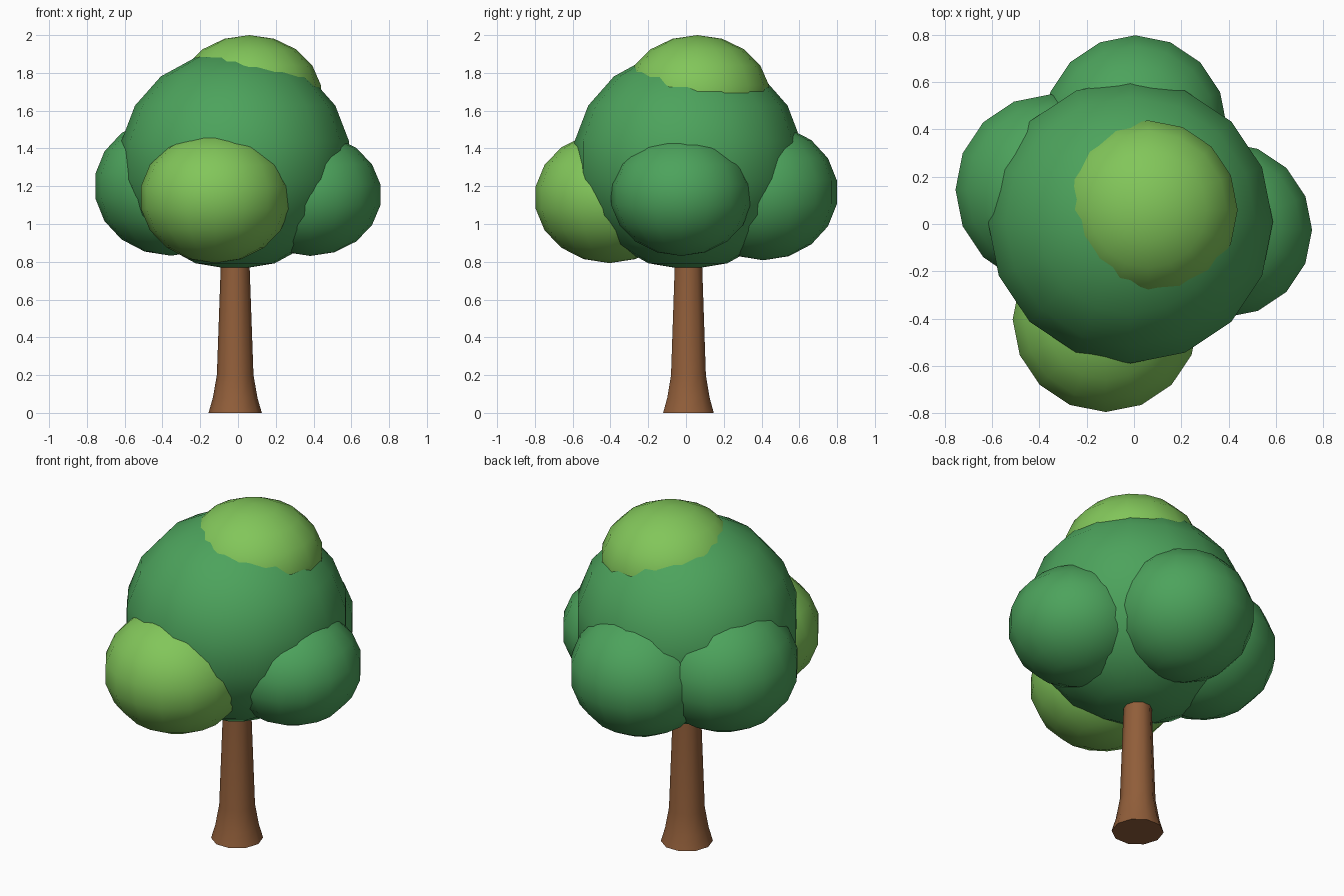
import bpy, bmesh, math
from mathutils import Matrix

if "Cube" in bpy.data.objects:
    bpy.data.objects.remove(bpy.data.objects["Cube"])


def material(name, rgb):
    m = bpy.data.materials.new(name)
    m.diffuse_color = (*rgb, 1)
    m.use_nodes = True
    m.node_tree.nodes["Principled BSDF"].inputs["Base Color"].default_value = m.diffuse_color
    return m


LEAF = material("leaf_green", (0.073, 0.366, 0.107))
LIGHT = material("light_leaf_green", (0.223, 0.565, 0.102))
BARK = material("bark_brown", (0.283, 0.112, 0.042))


def finish(name, bm, mat):
    bmesh.ops.recalc_face_normals(bm, faces=bm.faces)
    me = bpy.data.meshes.new(name)
    bm.to_mesh(me)
    bm.free()
    me.materials.append(mat)
    ob = bpy.data.objects.new(name, me)
    bpy.context.collection.objects.link(ob)
    return ob


def foliage(name, centre, rx, ry, rz, mat):
    """Squashed low-poly ball, smooth shaded; odd rings so widen slightly."""
    bm = bmesh.new()
    bmesh.ops.create_uvsphere(
        bm, u_segments=16, v_segments=9, radius=1,
        matrix=Matrix.Translation(centre) @ Matrix.Diagonal((rx * 1.012, ry * 1.012, rz, 1)))
    for f in bm.faces:
        f.smooth = True
    return finish(name, bm, mat)


# Crown: one big ball, a light cap and four lower clumps
foliage("main_crown", (-0.015, 0.01, 1.337), 0.605, 0.602, 0.58, LEAF)
foliage("top_clump", (0.06, 0.06, 1.68), 0.38, 0.38, 0.32, LIGHT)
foliage("front_clump", (-0.12, -0.405, 1.14), 0.395, 0.392, 0.347, LIGHT)
foliage("right_clump", (0.383, -0.025, 1.155), 0.372, 0.372, 0.324, LEAF)
foliage("back_clump", (0.005, 0.41, 1.168), 0.39, 0.39, 0.36, LEAF)
foliage("left_clump", (-0.355, 0.145, 1.2), 0.402, 0.405, 0.368, LEAF)

# Trunk: flared profile lofted through ten-sided rings
SIDES = 10
profile = [(0, 0.141), (0.08, 0.118), (0.2, 0.097), (0.76, 0.077), (1.0, 0.07)]
bm = bmesh.new()
rings = []
for z, r in profile:
    rings.append([bm.verts.new((-0.015 + r * math.cos(2 * math.pi * i / SIDES),
                                0.013 + r * math.sin(2 * math.pi * i / SIDES), z))
                  for i in range(SIDES)])
for a, b in zip(rings, rings[1:]):
    for i in range(SIDES):
        j = (i + 1) % SIDES
        bm.faces.new((a[i], a[j], b[j], b[i])).smooth = True
for ring in (rings[0], rings[-1]):
    bm.faces.new(ring)
    for i in range(SIDES):
        bm.edges.get((ring[i], ring[(i + 1) % SIDES])).smooth = False
finish("trunk", bm, BARK)
